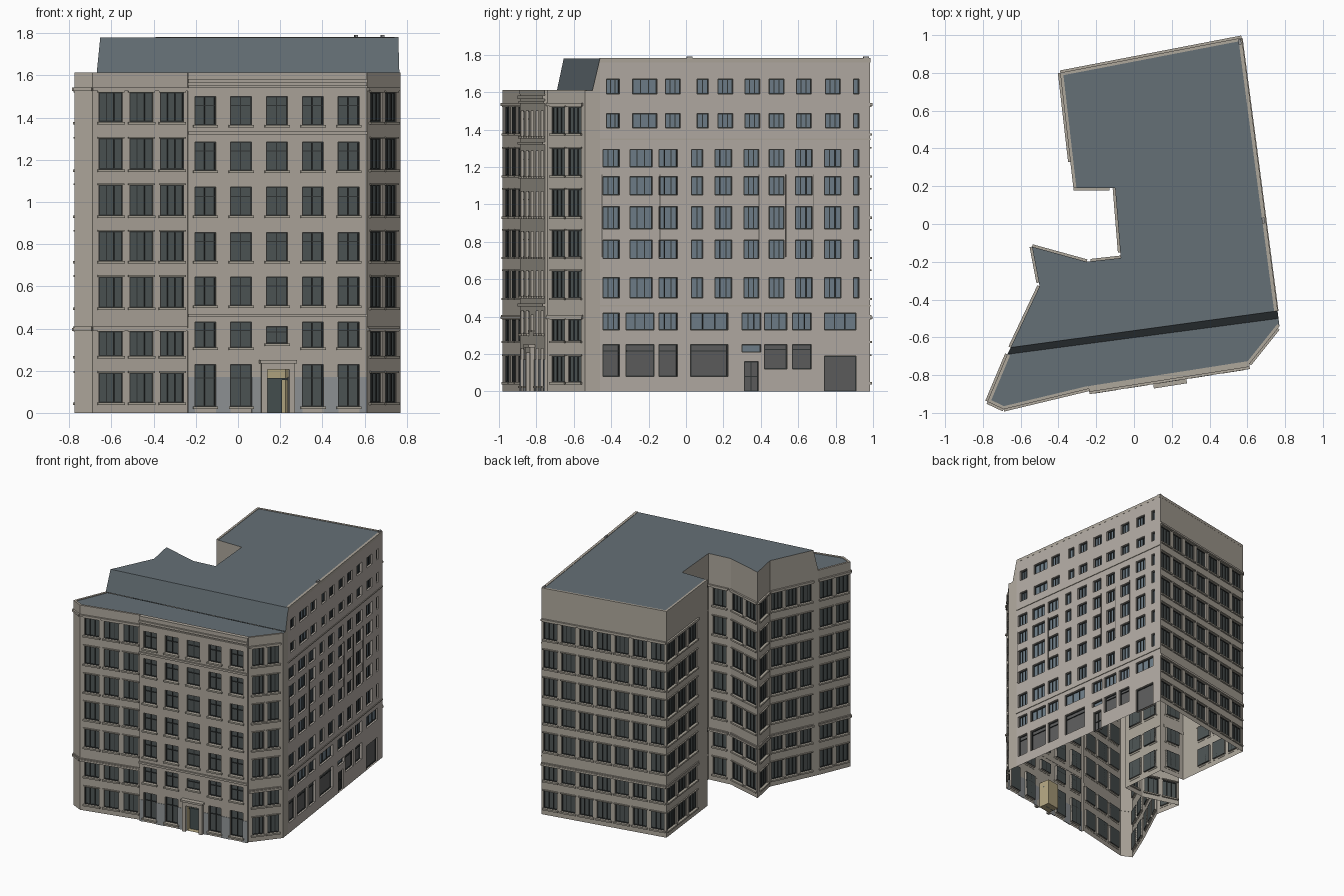
import bpy, bmesh
from mathutils import Vector

if "Cube" in bpy.data.objects:
    bpy.data.objects.remove(bpy.data.objects["Cube"])

LOW, TOP = 1.61, 1.78
COL = {
    "walls": (.42, .385, .33), "side_wall": (.45, .41, .37), "glass": (.075, .09, .09),
    "side_glass": (.16, .21, .25), "window_frames": (.03, .035, .035), "sills": (.40, .37, .31),
    "cornices": (.42, .385, .33), "roof": (.13, .16, .18), "mansard": (.13, .16, .18),
    "shutters": (.11, .11, .11), "plinth": (.28, .30, .31), "door_leaf": (.06, .08, .08),
    "vestibule": (.45, .38, .22), "door_surround": (.42, .385, .33), "parapet_rim": (.42, .385, .33),
    "downpipes": (.10, .09, .08), "roof_vents": (.3, .3, .3)}
SURFACES = ("walls", "side_wall", "glass", "side_glass", "roof", "mansard", "shutters", "vestibule")
parts = {n: bmesh.new() for n in COL}


def face(part, pts):
    bm = parts[part]
    bm.faces.new([bm.verts.new(p) for p in pts])


class Wall:
    """Vertical plane from a to b; u runs along it, d is distance outward."""
    def __init__(self, a, b, top, part="walls"):
        self.a, v = Vector((*a, 0)), Vector((b[0] - a[0], b[1] - a[1], 0))
        self.L, self.u = v.length, v.normalized()
        self.n = Vector((self.u.y, -self.u.x, 0))
        self.top, self.part, self.holes = top, part, []

    def P(self, u, z, d=0):
        return self.a + self.u * u + self.n * d + Vector((0, 0, z))

    def at(self, val, axis):
        return (val - self.a[axis]) / self.u[axis]

    def box(self, part, u0, u1, z0, z1, d0, d1):
        bm = parts[part]
        v = [bm.verts.new(self.P(u, z, d)) for d in (d0, d1) for u, z in
             ((u0, z0), (u1, z0), (u1, z1), (u0, z1))]
        for f in ((3, 2, 1, 0), (4, 5, 6, 7), (0, 1, 5, 4), (1, 2, 6, 5), (2, 3, 7, 6), (3, 0, 4, 7)):
            bm.faces.new([v[i] for i in f])

    def hole(self, u0, u1, z0, z1, depth, back, reveal=None):
        self.holes.append((u0, u1, z0, z1))
        c = [(u0, z0), (u1, z0), (u1, z1), (u0, z1)]
        face(back, [self.P(u, z, -depth) for u, z in c])
        for (p, q) in zip(c, c[1:] + c[:1]):
            face(reveal or self.part, [self.P(*p), self.P(*q), self.P(*q, -depth), self.P(*p, -depth)])

    def window(self, u0, u1, z0, z1, mullions=1, transom=0, glass="glass", depth=.014, sill=.012):
        self.hole(u0, u1, z0, z1, depth, glass)
        t, d0, d1 = .005, -depth, -depth + .006
        fb = lambda *r: self.box("window_frames", *r, d0, d1)
        fb(u0, u0 + t, z0, z1), fb(u1 - t, u1, z0, z1)
        fb(u0 + t, u1 - t, z0, z0 + t), fb(u0 + t, u1 - t, z1 - t, z1)
        for i in range(mullions):
            c = u0 + (u1 - u0) * (i + 1) / (mullions + 1)
            fb(c - t / 2, c + t / 2, z0 + t, z1 - t)
        if transom:
            c = z0 + (z1 - z0) * transom
            self.box("window_frames", u0 + t, u1 - t, c - t / 2, c + t / 2, d0, d1 + .001)
        if sill:
            self.box("sills", u0 - .009, u1 + .009, z0 - .012, z0, -.002, sill)

    def build(self):
        us = sorted({0, self.L, *[h[0] for h in self.holes], *[h[1] for h in self.holes]})
        zs = sorted({0, self.top, *[h[2] for h in self.holes], *[h[3] for h in self.holes]})
        for u0, u1 in zip(us, us[1:]):
            for z0, z1 in zip(zs, zs[1:]):
                cu, cz = (u0 + u1) / 2, (z0 + z1) / 2
                if not any(h[0] < cu < h[1] and h[2] < cz < h[3] for h in self.holes):
                    face(self.part, [self.P(u0, z0), self.P(u1, z0), self.P(u1, z1), self.P(u0, z1)])


# Footprint corners, counter-clockwise from the front left
A, B, B2, C2, C, D = (-.69, -.98), (-.24, -.872), (-.237, -.888), (.612, -.755), (.61, -.74), (.77, -.54)
E1, E2, F, G, H, I = (.765, -.5), (.76, -.46), (.57, .985), (-.39, .80), (-.32, .19), (-.10, .19)
J, K, L, M, N2, N, O = (-.07, -.18), (-.25, -.20), (-.54, -.12), (-.50, -.33), (-.653, -.654), (-.67, -.69), (-.775, -.94)

ROWS = [(.05, .19), (.27, .385), (.50, .645), (.72, .86), (.935, 1.08), (1.155, 1.30), (1.38, 1.52)]


def standard_wall(a, b, top, cols, lo=0, hi=0, rim=True):
    """Plain wall with a regular window grid and two cornices."""
    w = Wall(a, b, top)
    if cols:
        pitch = (w.L - lo - hi) / cols
        for i in range(cols):
            c, h = lo + pitch * (i + .5), pitch * .38
            for z0, z1 in ROWS:
                w.window(c - h, c + h, z0, z1, mullions=2)
                w.box("sills", c - h - .008, c + h + .008, z1, z1 + .008, -.002, .009)
    for z0, z1, d in ((.388, .402, .013), (.402, .41, .008), (1.527, 1.542, .013)):
        w.box("cornices", 0, w.L - hi, z0, z1, -.002, d)
    if rim:
        w.box("parapet_rim", 0, w.L, top - .02, top + .003, -.015, .001)
    w.build()


standard_wall(A, B, LOW, 3, .015)
standard_wall(C, D, LOW, 2, .015, .015)
standard_wall(F, G, TOP, 7)
standard_wall(G, H, TOP, 3, 0, .14)
standard_wall(H, I, TOP, 1, .03, .03, False)
standard_wall(I, J, TOP, 2, .03, .03, False)
standard_wall(J, K, TOP, 1, .02, .02, False)
standard_wall(K, L, TOP, 2, 0, 0, False)
standard_wall(L, M, TOP, 1, .02, .02, False)
standard_wall(M, N2, TOP, 3, 0, 0, False)
standard_wall(N, O, LOW, 2)
standard_wall(O, A, LOW, 0)
for a, b in ((B, B2), (C2, C), (N2, N), (D, E2)):
    Wall(a, b, LOW).build()

# Projecting front bay with five window columns and the entrance
bay = Wall(B2, C2, LOW)
X = lambda x: bay.at(x, 0)
for i in range(5):
    x = -.155 + .17 * i
    for r, (z0, z1) in enumerate([(.03, .23), (.31, .43), (.51, .645), (.72, .855),
                                  (.935, 1.07), (1.15, 1.285), (1.365, 1.50)]):
        if i == 2 and r == 0:
            continue
        if i == 2 and r == 1:
            z0, z1 = .33, .41
        bay.window(X(x - .05), X(x + .05), z0, z1, 1, .68, depth=.02, sill=.014)
for z0, z1, d in ((.455, .47, .012), (1.32, 1.335, .012), (1.54, 1.553, .008), (1.565, 1.582, .013)):
    bay.box("cornices", 0, bay.L, z0, z1, -.002, d)
bay.box("parapet_rim", 0, bay.L, LOW - .02, LOW + .003, -.03, .001)
edges = [-.237] + [v for i in range(5) for v in (-.205 + .17 * i, -.105 + .17 * i)] + [.612]
for i in range(0, 12, 2):
    bay.box("plinth", X(edges[i]), X(edges[i + 1]), 0, .17, -.002, .003)
bay.hole(X(.135), X(.24), 0, .205, .09, "vestibule", "vestibule")
bay.box("door_leaf", X(.14), X(.215), 0, .155, -.05, -.04)
bay.box("door_leaf", X(.135), X(.24), .155, .165, -.05, -.035)
for x0, x1, z0, z1, d in ((.108, .135, 0, .225, .025), (.24, .267, 0, .225, .025),
                          (.108, .267, .205, .235, .026), (.1, .275, .235, .25, .036)):
    bay.box("door_surround", X(x0), X(x1), z0, z1, -.002, d)
bay.build()

# Right side facade: column centres and widths per row group
side = Wall(E2, F, TOP, "side_wall")
Y = lambda y: side.at(y, 1)
upper = [(-.39, .07), (-.22, .13), (-.07, .08), (.09, .06), (.21, .08), (.355, .08), (.485, .08), (.63, .08), (.785, .08), (.91, .03)]
middle = [(-.40, .09), (-.24, .12), (-.095, .10), (.06, .06), (.20, .09), (.35, .08), (.485, .08), (.63, .09), (.785, .09), (.91, .03)]
lower = [(-.40, .09), (-.245, .15), (-.095, .10), (.125, .2), (.35, .1), (.48, .12), (.62, .1), (.825, .17)]
groups = [(upper, [(1.41, 1.485), (1.59, 1.67)]),
          (middle, [(.50, .61), (.71, .81), (.87, .99), (1.05, 1.15), (1.20, 1.295)]), (lower, [(.33, .42)])]
for cols, rows in groups:
    for y, w in cols:
        for z0, z1 in rows:
            side.window(Y(y - w / 2), Y(y + w / 2), z0, z1, 0 if w < .05 else 1 if w < .07 else 2,
                        0, "side_glass", .02, 0)
# Street level shutters, service door and gate
for i, (y, w) in enumerate(lower):
    if i == 4:
        side.window(Y(y - .05), Y(y + .05), .21, .25, 0, 0, "side_glass", .02, 0)
        side.window(Y(y - .037), Y(y + .037), 0, .16, 1, .5, "shutters", .02, 0)
    else:
        z0, z1 = (.08, .25) if i < 4 else (.12, .25) if i < 7 else (0, .19)
        side.window(Y(y - w / 2), Y(y + w / 2), z0, z1, 0, 0 if i == 7 else .8, "shutters", .02, 0)
for y in (-.45, -.14, .39, .535, .68):
    side.box("downpipes", Y(y) - .002, Y(y) + .002, .72, 1.16, 0, .005)
for z in (.455, 1.345):
    side.box("cornices", 0, side.L, z, z + .008, -.002, .005)
side.box("parapet_rim", 0, side.L, TOP - .02, TOP + .003, -.018, .001)
for y in (.02, .965):
    side.box("roof_vents", Y(y) - .015, Y(y) + .015, TOP, TOP + .012, -.02, -.005)
side.build()

# Flat roof, lower front terrace and the steep slope between them
at = lambda p, z: (*p, z)
face("roof", [at(p, TOP) for p in (E2, F, G, H, I, J, K, L, M, N2)])
face("roof", [at(p, LOW - .002) for p in (A, B, B2, C2, C, D, E1, N, O)])
face("mansard", [at(N, LOW), at(E1, LOW), at(E2, TOP), at(N2, TOP)])
face("walls", [at(E1, LOW), at(E2, LOW), at(E2, TOP)])
face("walls", [at(N2, LOW), at(N, LOW), at(N2, TOP)])

# Turn every collected part into an object
for name, bm in parts.items():
    if name in SURFACES:
        bmesh.ops.remove_doubles(bm, verts=bm.verts, dist=1e-4)
    else:
        bmesh.ops.recalc_face_normals(bm, faces=bm.faces)
    me = bpy.data.meshes.new(name)
    bm.to_mesh(me)
    bm.free()
    mat = bpy.data.materials.new(name + "_colour")
    mat.diffuse_color = (*COL[name], 1)
    mat.use_nodes = True
    mat.node_tree.nodes["Principled BSDF"].inputs["Base Color"].default_value = mat.diffuse_color
    me.materials.append(mat)
    bpy.context.collection.objects.link(bpy.data.objects.new(name, me))
